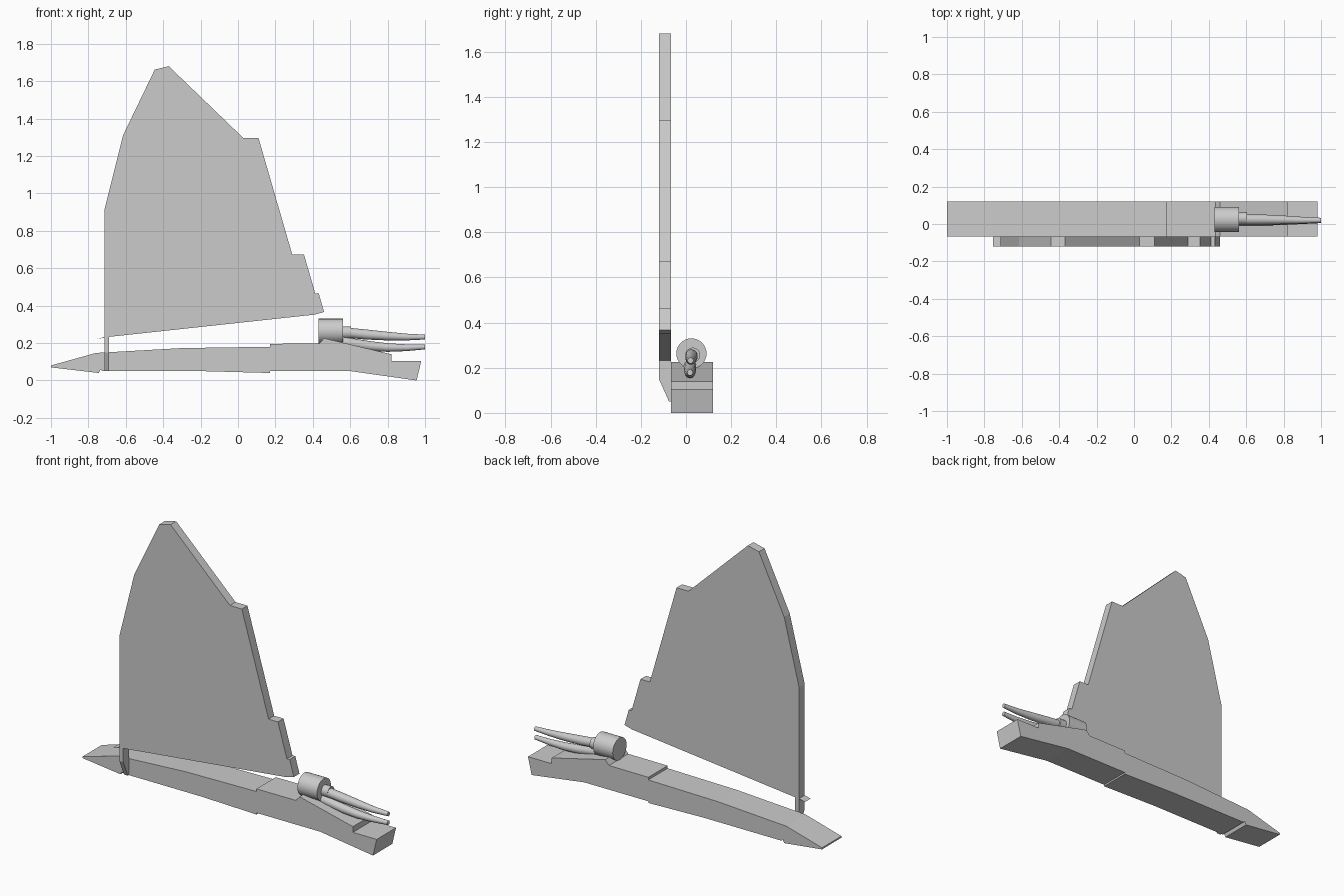
import bpy, bmesh
from math import sin, cos, tau

if "Cube" in bpy.data.objects:
    bpy.data.objects.remove(bpy.data.objects["Cube"])


def finish(name, bm, smooth=False):
    bmesh.ops.recalc_face_normals(bm, faces=bm.faces[:])
    mesh = bpy.data.meshes.new(name)
    bm.to_mesh(mesh)
    bm.free()
    ob = bpy.data.objects.new(name, mesh)
    bpy.context.collection.objects.link(ob)
    if smooth:
        bpy.ops.object.select_all(action='DESELECT')
        ob.select_set(True)
        bpy.context.view_layer.objects.active = ob
        bpy.ops.object.shade_smooth_by_angle()
    return ob


def extrude(name, points, offset):
    """Extrude a closed outline of 3D points along offset."""
    bm = bmesh.new()
    face = bm.faces.new([bm.verts.new(p) for p in points])
    new = bmesh.ops.extrude_face_region(bm, geom=[face])['geom']
    verts = [g for g in new if isinstance(g, bmesh.types.BMVert)]
    bmesh.ops.translate(bm, verts=verts, vec=offset)
    return finish(name, bm)


def tube(name, sections, sides=32):
    """Loft circles facing x through (x, y, z, radius) sections."""
    bm = bmesh.new()
    rings = [[bm.verts.new((x, y + r * cos(tau * i / sides), z + r * sin(tau * i / sides)))
              for i in range(sides)] for x, y, z, r in sections]
    for a, b in zip(rings, rings[1:]):
        for i in range(sides):
            j = (i + 1) % sides
            bm.faces.new((a[i], a[j], b[j], b[i]))
    bm.faces.new(rings[0])
    bm.faces.new(rings[-1])
    return finish(name, bm, True)


# Hull
hull = [(-1, .08), (-.76, .147), (-.3, .173), (.17, .18), (.17, .196), (.435, .197),
        (.46, .226), (.82, .14), (.82, .105), (.98, .105), (.955, 0), (.6, .05),
        (.17, .05), (.17, .04), (-.2, .05), (-.725, .05), (-.735, .06), (-.745, .04), (-1, .07)]
extrude("hull", [(x, -.066, z) for x, z in hull], (0, .186, 0))

# Stepped sail plate with a small tail at its lower corner
sail = [(-.715, .91), (-.615, 1.31), (-.445, 1.662), (-.37, 1.68), (.03, 1.295),
        (.11, 1.295), (.29, .673), (.353, .673), (.413, .465), (.432, .465),
        (.46, .366), (.41, .352), (-.69, .233), (-.755, .222), (-.715, .232)]
extrude("sail", [(x, -.12, z) for x, z in sail], (0, .054, 0))

# Post joining the sail to the hull
post = [(-.12, .235), (-.12, .15), (-.075, .05), (-.066, .05), (-.066, .235)]
extrude("sail_post", [(-.715, y, z) for y, z in post], (.026, 0, 0))

# Drum, collar and two tapering barrels
tube("drum", [(.43, .024, .263, .067), (.562, .024, .263, .067)])
tube("collar", [(.56, .03, .256, .033), (.605, .03, .256, .033)])
tube("upper_barrel", [(.59, .024, .255, .027), (.68, .024, .246, .027), (.8, .022, .237, .023),
                      (.9, .02, .232, .018), (1, .02, .232, .013)], 20)
tube("lower_barrel", [(.46, .018, .224, .027), (.6, .018, .2, .027), (.7, .018, .185, .026),
                      (.8, .018, .176, .023), (.9, .018, .175, .018), (1, .018, .179, .013)], 20)
